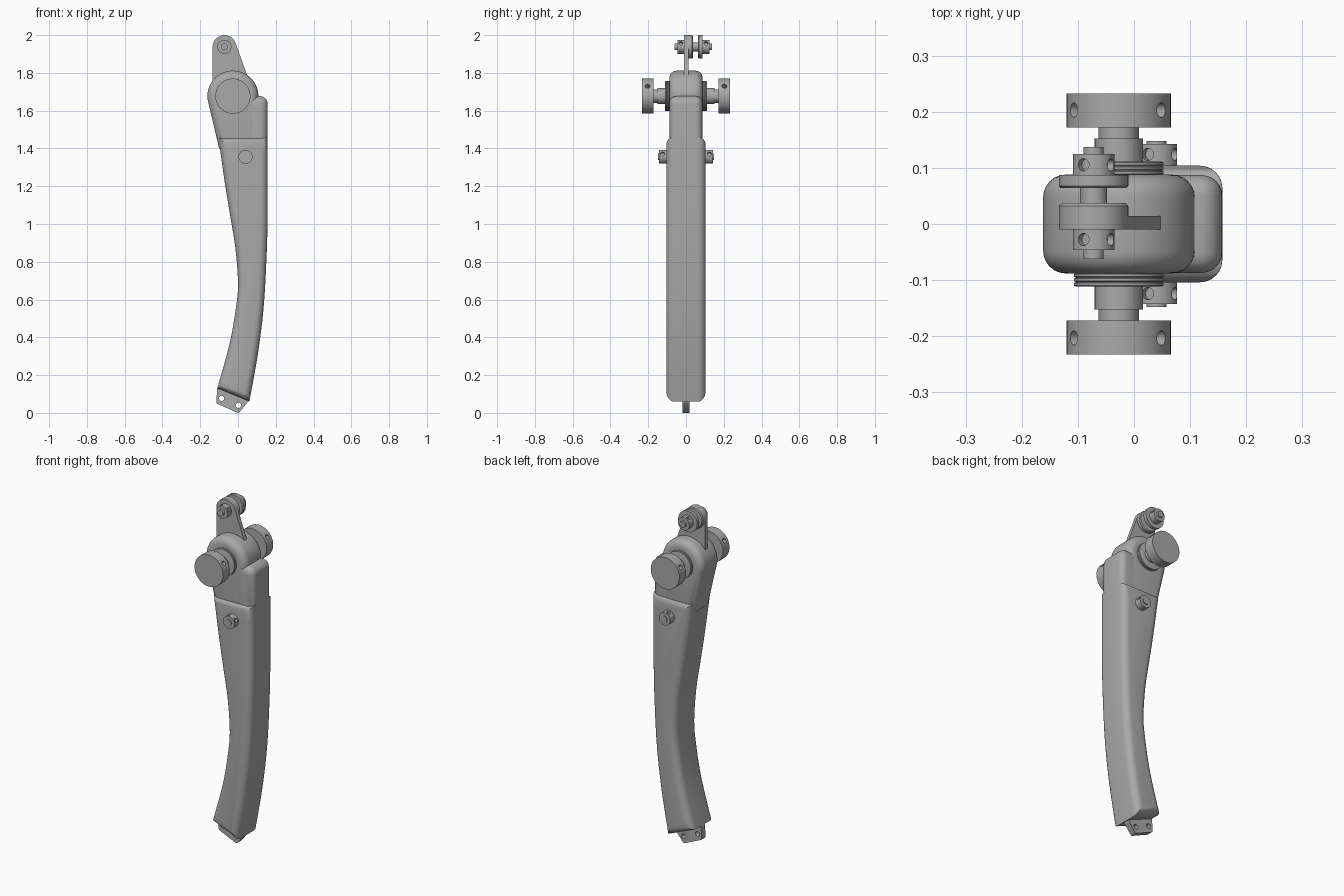
import bpy, bmesh
from math import sin, cos, radians, pi
from mathutils import Vector, Matrix

cube = bpy.data.objects.get("Cube")
if cube:
    bpy.data.objects.remove(cube, do_unlink=True)

GREY = (0.4, 0.4, 0.4, 1)
metal = bpy.data.materials.new("satin grey")
metal.use_nodes = True
metal.diffuse_color = GREY
metal.node_tree.nodes["Principled BSDF"].inputs["Base Color"].default_value = GREY
parts = []


def finish(name, bm):
    bmesh.ops.recalc_face_normals(bm, faces=bm.faces)
    mesh = bpy.data.meshes.new(name)
    bm.to_mesh(mesh)
    bm.free()
    obj = bpy.data.objects.new(name, mesh)
    bpy.context.collection.objects.link(obj)
    mesh.materials.append(metal)
    parts.append(obj)
    return obj


def arc(cx, cz, r, start, end, n):
    steps = [radians(start + (end - start) * i / n) for i in range(n + 1)]
    return [(cx + r * cos(a), cz + r * sin(a)) for a in steps]


def spline(pts, n=4):
    """Smooth curve through the points."""
    p = [Vector(q) for q in [pts[0]] + pts + [pts[-1]]]
    out = []
    for a, b, c, d in zip(p, p[1:], p[2:], p[3:]):
        for i in range(n):
            t = i / n
            out.append((2 * b + (c - a) * t + (2 * a - 5 * b + 4 * c - d) * t * t
                        + (3 * b - a - 3 * c + d) * t ** 3) / 2)
    return out + [p[-1]]


def slab(name, outline, y0, y1, rounding=0):
    """Side profile extruded along y, with rounded front and back rims."""
    bm = bmesh.new()
    front, back = [[bm.verts.new((q[0], y, q[1])) for q in outline] for y in (y0, y1)]
    caps = [bm.faces.new(front), bm.faces.new(back[::-1])]
    n = len(outline)
    for i in range(n):
        j = (i + 1) % n
        bm.faces.new((front[i], back[i], back[j], front[j]))
    bmesh.ops.recalc_face_normals(bm, faces=bm.faces)
    if rounding:
        rims = [e for f in caps for e in f.edges]
        bmesh.ops.bevel(bm, geom=rims, offset=rounding, segments=6,
                        profile=0.5, affect='EDGES')
    return finish(name, bm)


def turned(name, x, z, profile, side=1, n=48):
    """Lathe a (y, radius) profile around an axis along y."""
    bm = bmesh.new()
    rings = [[bm.verts.new((x + r * cos(2 * pi * i / n), side * y, z + r * sin(2 * pi * i / n)))
              for i in range(n)] for y, r in profile]
    for a, b in zip(rings, rings[1:]):
        for i in range(n):
            j = (i + 1) % n
            bm.faces.new((a[i], a[j], b[j], b[i]))
    bm.faces.new(rings[0])
    bm.faces.new(rings[-1])
    return finish(name, bm)


def drill(obj, centre, direction, radius, depth):
    """Cut a round hole, then discard the cutter."""
    bm = bmesh.new()
    turn = Vector(direction).to_track_quat('Z', 'Y').to_matrix().to_4x4()
    bmesh.ops.create_cone(bm, cap_ends=True, segments=20, radius1=radius, radius2=radius,
                          depth=depth, matrix=Matrix.Translation(centre) @ turn)
    cutter = finish("hole_cutter", bm)
    parts.remove(cutter)
    cutter.hide_render = True
    mod = obj.modifiers.new("hole", 'BOOLEAN')
    mod.operation, mod.solver, mod.object = 'DIFFERENCE', 'EXACT', cutter
    bpy.context.view_layer.objects.active = obj
    bpy.ops.object.modifier_apply(modifier=mod.name)
    bpy.data.objects.remove(cutter, do_unlink=True)


def radial_holes(obj, x, y, z, r, angles, hole):
    """Set-screw holes around a rim, angles measured from straight up."""
    for deg in angles:
        d = Vector((sin(radians(deg)), 0, cos(radians(deg))))
        drill(obj, Vector((x, y, z)) + d * r, d, hole, r * 0.8)


# Curved lower leg
inner = spline([(-0.104, 1.46), (-0.07, 1.22), (-0.04, 1.035), (-0.013, 0.866), (0, 0.68),
                (-0.012, 0.55), (-0.045, 0.363), (-0.11, 0.13)])
outer = spline([(0.06, 0.06), (0.105, 0.31), (0.135, 0.55), (0.15, 0.8),
                (0.157, 1.05), (0.157, 1.46)])
slab("leg_body", inner + outer, -0.104, 0.104, 0.04)

# Narrower hip with round head, and the ridge beside it
HX, HZ = -0.027, 1.677
slab("hip_head", arc(HX, HZ, 0.135, -10, 188, 36) + [(-0.1, 1.4), (0.1, 1.4)],
     -0.088, 0.088, 0.04)
slab("hip_ridge", arc(0.115, 1.635, 0.042, 0, 90, 8) + [(0, 1.677), (-0.02, 1.38), (0.157, 1.38)],
     -0.087, 0.087, 0.036)

# Foot tab with two bolt holes
tab = slab("foot_tab", [(-0.1, 0.16), (-0.11, 0.13), (-0.115, 0.055), (-0.11, 0.048),
                        (0, 0), (0.008, 0.004), (0.05, 0.055), (0.055, 0.1)], -0.018, 0.018)
for hx, hz in ((-0.087, 0.077), (0.002, 0.04)):
    drill(tab, (hx, 0, hz), (0, 1, 0), 0.014, 0.2)

# Top lug with its boss, far washer and bolt
LX, LZ = -0.072, 1.938
slab("top_lug", arc(LX, LZ, 0.062, 20, 180, 28) + [(-0.134, 1.7), (0.08, 1.7)], -0.01, 0.014)
turned("lug_boss", LX, LZ, [(0.01, 0.062), (0.032, 0.062), (0.037, 0.057)])
turned("link_washer", LX, LZ, [(0.064, 0.058), (0.068, 0.062), (0.087, 0.062)])
turned("link_pin", LX, LZ, [(-0.062, 0.018), (-0.03, 0.018), (-0.03, 0.024),
                            (0.11, 0.024), (0.11, 0.018), (0.137, 0.018)])
for name, y0, y1 in (("link_collar_front", -0.046, -0.009), ("link_collar_back", 0.086, 0.125)):
    collar = turned(name, LX, LZ, [(y0, 0.037), (y1, 0.037)])
    radial_holes(collar, LX, (y0 + y1) / 2, LZ, 0.037, (-30, 58), 0.011)

# Hip axle and side bolt, repeated front and back
for side, label in ((-1, "front"), (1, "back")):
    rings = [(0.08, 0.08)]
    for k in range(3):
        y = 0.088 + k * 0.008
        rings += [(y, 0.077), (y + 0.001, 0.08), (y + 0.006, 0.08), (y + 0.007, 0.077)]
    turned("axle_flange_" + label, HX, HZ, rings, side)
    turned("axle_neck_" + label, HX, HZ, [(0.09, 0.043), (0.152, 0.043), (0.152, 0.036),
                                          (0.18, 0.036)], side)
    cap = turned("axle_cap_" + label, HX, HZ, [(0.172, 0.093), (0.233, 0.093)], side)
    radial_holes(cap, HX, side * 0.203, HZ, 0.093, (-60, 55), 0.013)
    bolt = turned("side_collar_" + label, 0.04, 1.356, [(0.095, 0.037), (0.143, 0.037)], side)
    radial_holes(bolt, 0.04, side * 0.124, 1.356, 0.037, (-25, 65), 0.011)
    turned("side_bolt_" + label, 0.04, 1.356, [(0.1, 0.018), (0.148, 0.018)], side)

# Smooth shading with crisp edges
bpy.ops.object.select_all(action='DESELECT')
for obj in parts:
    obj.select_set(True)
bpy.context.view_layer.objects.active = parts[0]
bpy.ops.object.shade_smooth_by_angle(angle=radians(32))
